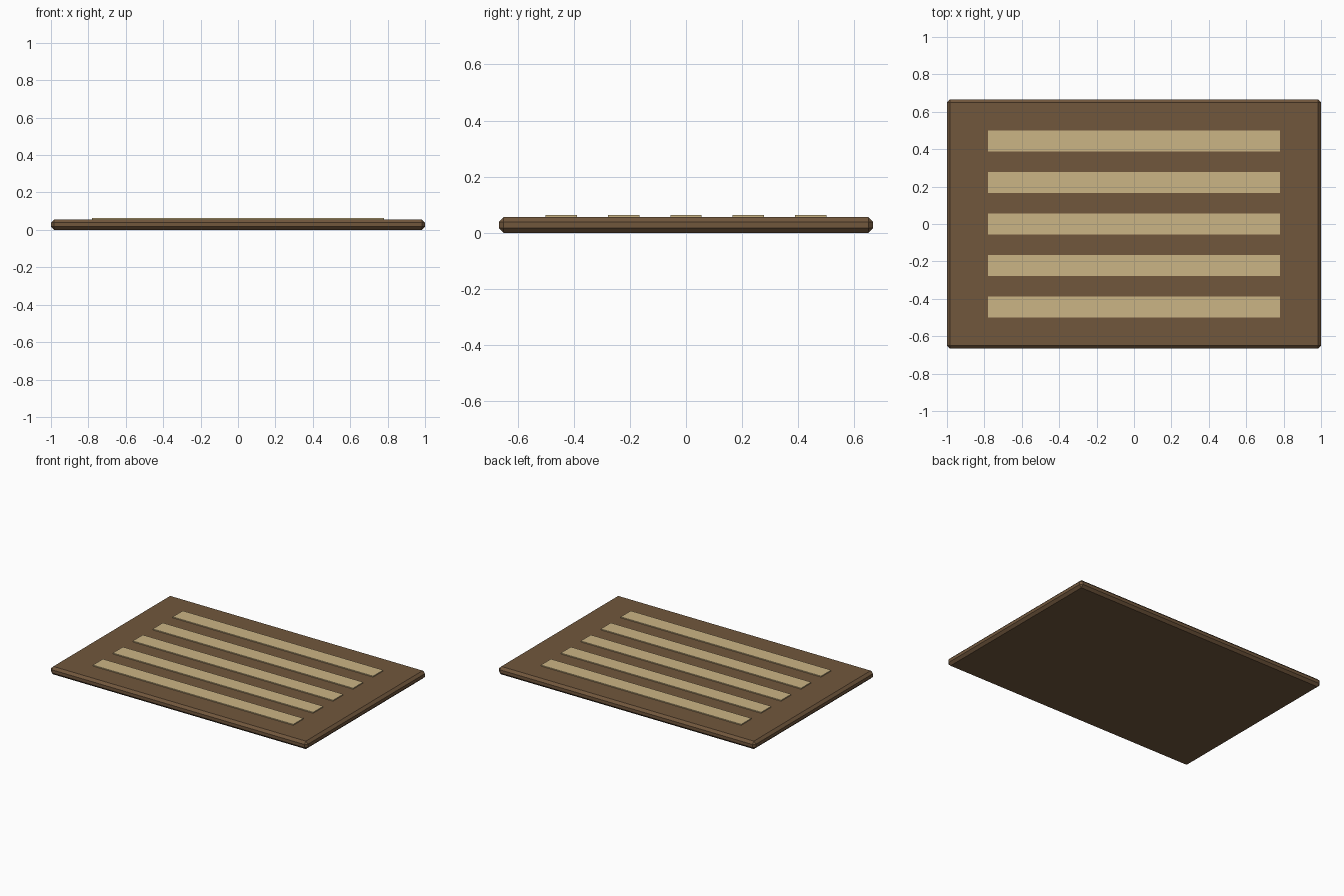
import bpy

if "Cube" in bpy.data.objects:
    bpy.data.objects.remove(bpy.data.objects["Cube"])


def material(name, color):
    mat = bpy.data.materials.new(name)
    mat.diffuse_color = (*color, 1.0)
    mat.use_nodes = True
    mat.node_tree.nodes["Principled BSDF"].inputs["Base Color"].default_value = mat.diffuse_color
    return mat


def box(name, size, center, mat):
    bpy.ops.mesh.primitive_cube_add(size=1, location=center)
    obj = bpy.context.object
    obj.name = name
    obj.scale = size
    bpy.ops.object.transform_apply(location=False, rotation=False, scale=True)
    obj.data.materials.append(mat)
    return obj


brown = material("brown", (0.165, 0.095, 0.046))
tan = material("tan", (0.60, 0.46, 0.235))

MAT_HEIGHT = 0.056
STRIPE_TOP = 0.063
STRIPE_THICKNESS = 0.012

# Mat base with chamfered edges
base = box("mat_base", (2.0, 1.333, MAT_HEIGHT), (0, 0, MAT_HEIGHT / 2), brown)
bevel = base.modifiers.new("chamfer", "BEVEL")
bevel.width = 0.017
bevel.segments = 1

# Five raised stripes, slightly sunk into the base
for i in range(5):
    y = (i - 2) * 0.222
    box(f"stripe_{i + 1}", (1.56, 0.112, STRIPE_THICKNESS),
        (0, y, STRIPE_TOP - STRIPE_THICKNESS / 2), tan)
